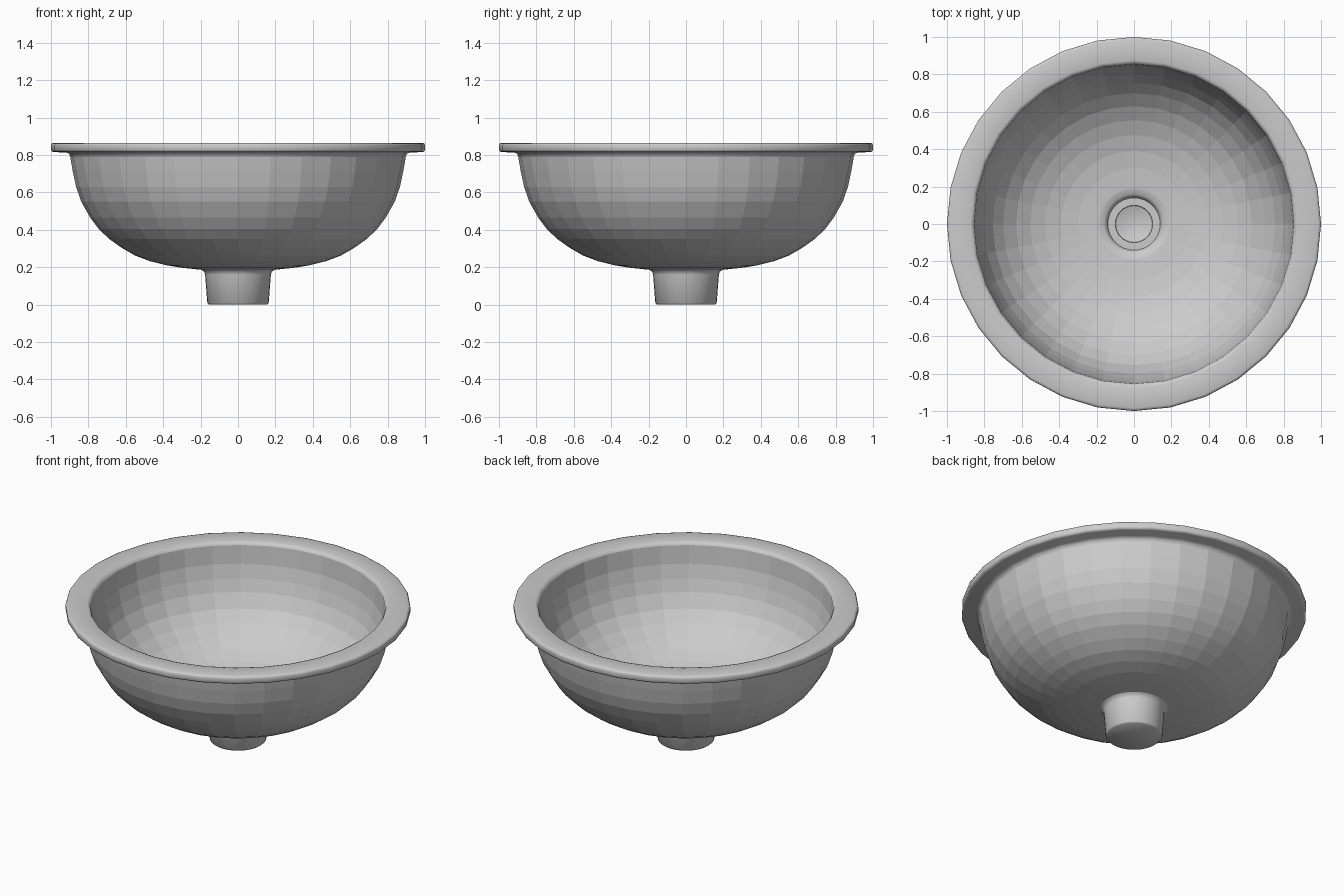
import bpy, bmesh, math

if "Cube" in bpy.data.objects:
    bpy.data.objects.remove(bpy.data.objects["Cube"])

SEGMENTS = 32


def lathe(name, profile, smooth_test):
    """Revolve an (r, z) profile about z; points with r = 0 become poles."""
    bm = bmesh.new()
    rings = []
    for r, z in profile:
        if r == 0:
            rings.append([bm.verts.new((0, 0, z))] * SEGMENTS)
        else:
            rings.append([bm.verts.new((r * math.cos(2 * math.pi * i / SEGMENTS),
                                        r * math.sin(2 * math.pi * i / SEGMENTS), z))
                          for i in range(SEGMENTS)])
    for k in range(len(rings) - 1):
        a, b = rings[k], rings[k + 1]
        for i in range(SEGMENTS):
            j = (i + 1) % SEGMENTS
            quad = list(dict.fromkeys((a[i], a[j], b[j], b[i])))
            bm.faces.new(quad).smooth = smooth_test(k)
    bmesh.ops.recalc_face_normals(bm, faces=bm.faces)
    mesh = bpy.data.meshes.new(name)
    bm.to_mesh(mesh)
    bm.free()
    obj = bpy.data.objects.new(name, mesh)
    bpy.context.collection.objects.link(obj)
    return obj


# drain stub and its fillet into the bowl
stub = [(0, 0), (0.155, 0), (0.164, 0.008), (0.176, 0.16), (0.181, 0.176), (0.195, 0.186)]
# outer bowl, from the bottom up
outer = [(0.30, 0.197), (0.38, 0.21), (0.47, 0.232), (0.55, 0.262), (0.62, 0.302),
         (0.69, 0.352), (0.745, 0.405), (0.79, 0.465), (0.838, 0.55), (0.866, 0.63),
         (0.885, 0.72)]
# rounded rim
rim = [(0.897, 0.79), (0.903, 0.806), (0.92, 0.814), (0.985, 0.815), (0.995, 0.819),
       (1.0, 0.828), (1.0, 0.852), (0.996, 0.861), (0.985, 0.865), (0.875, 0.865),
       (0.862, 0.86), (0.855, 0.845)]
# inner bowl, from the top down
inner = [(0.845, 0.73), (0.825, 0.645), (0.80, 0.57), (0.755, 0.485), (0.70, 0.42),
         (0.63, 0.358), (0.555, 0.312), (0.475, 0.277), (0.39, 0.252), (0.30, 0.237),
         (0.19, 0.228)]
# sunken drain seat and shallow dish
drain = [(0.16, 0.222), (0.146, 0.21), (0.14, 0.19), (0.10, 0.19), (0.098, 0.18),
         (0.06, 0.168), (0, 0.162)]

n1 = len(stub)
n2 = n1 + len(outer)
n3 = n2 + len(rim)
n4 = n3 + len(inner)


def is_smooth(k):
    return k < n1 - 1 or n2 <= k < n3 - 1 or k >= n4 - 1


basin = lathe("sink_basin", stub + outer + rim + inner + drain, is_smooth)

# keep the hard corners of the stub, rim and drain crisp
for e in basin.data.edges:
    e.use_edge_sharp = False
bm = bmesh.new()
bm.from_mesh(basin.data)
for e in bm.edges:
    if len(e.link_faces) == 2 and e.calc_face_angle(0) > math.radians(50):
        e.smooth = False
bm.to_mesh(basin.data)
bm.free()
